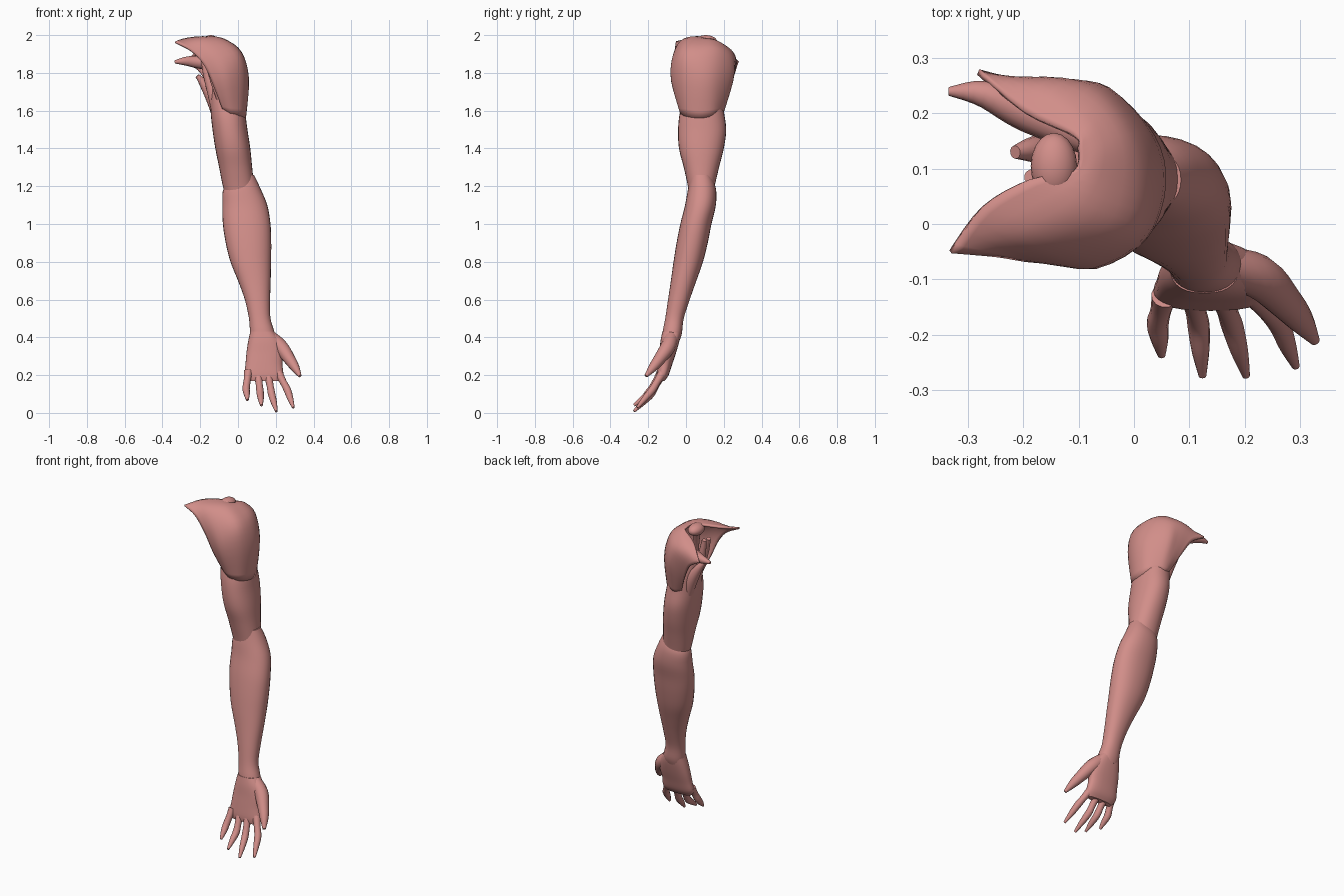
import bpy, bmesh, math
from mathutils import Vector

mat = bpy.data.materials.new("muscle")
mat.diffuse_color = (0.64, 0.27, 0.25, 1)


def finish(name, bm, angle=45):
    bmesh.ops.recalc_face_normals(bm, faces=bm.faces)
    me = bpy.data.meshes.new(name)
    bm.to_mesh(me)
    bm.free()
    ob = bpy.data.objects.new(name, me)
    bpy.context.collection.objects.link(ob)
    me.materials.append(mat)
    bpy.ops.object.select_all(action='DESELECT')
    ob.select_set(True)
    bpy.context.view_layer.objects.active = ob
    bpy.ops.object.shade_smooth_by_angle(angle=math.radians(angle))
    return ob


def smooth_rows(rows, n):
    """Catmull-Rom interpolation through a list of equal-length vectors."""
    out = []
    for i in range(len(rows) - 1):
        p0, p1 = rows[max(i - 1, 0)], rows[i]
        p2, p3 = rows[i + 1], rows[min(i + 2, len(rows) - 1)]
        for k in range(n):
            t = k / n
            out.append([0.5 * (2 * b + (c - a) * t + (2 * a - 5 * b + 4 * c - d) * t * t
                               + (3 * b - a - 3 * c + d) * t ** 3)
                        for a, b, c, d in zip(p0, p1, p2, p3)])
    out.append(list(rows[-1]))
    return out


def skin(name, rings, angle=45):
    """Closed loft through rings of points, capped at both ends."""
    bm = bmesh.new()
    vs = [[bm.verts.new(p) for p in r] for r in rings]
    m = len(vs[0])
    for a, b in zip(vs, vs[1:]):
        for j in range(m):
            bm.faces.new((a[j], a[(j + 1) % m], b[(j + 1) % m], b[j]))
    bm.faces.new(vs[0])
    bm.faces.new(vs[-1])
    return finish(name, bm, angle)


def limb(name, sections, seg=28, power=0.92):
    """Sections are z, x_min, x_max, y_min, y_max read off the silhouettes."""
    rings = []
    for z, x0, x1, y0, y1 in smooth_rows(sections, 4):
        ring = []
        for j in range(seg):
            a = math.tau * j / seg
            c, s = math.cos(a), math.sin(a)
            ring.append(((x0 + x1) / 2 + (x1 - x0) / 2 * math.copysign(abs(c) ** power, c),
                         (y0 + y1) / 2 + (y1 - y0) / 2 * math.copysign(abs(s) ** power, s), z))
        rings.append(ring)
    return skin(name, rings)


def strand(name, pts, seg=12):
    """Tapered round strand; points are x, y, z, radius."""
    rows = smooth_rows(pts, 4)
    rings = []
    for i, (x, y, z, r) in enumerate(rows):
        d = Vector(rows[min(i + 1, len(rows) - 1)][:3]) - Vector(rows[max(i - 1, 0)][:3])
        u = d.cross(Vector((0.2, 1, 0.1))).normalized()
        v = d.cross(u).normalized()
        rings.append([Vector((x, y, z)) + r * (u * math.cos(math.tau * j / seg)
                      + v * math.sin(math.tau * j / seg)) for j in range(seg)])
    return skin(name, rings)


# Upper arm
limb("upper_arm", [
    (1.80, -0.13, -0.05, 0.05, 0.15), (1.72, -0.145, 0.00, 0.01, 0.185),
    (1.60, -0.145, 0.035, -0.03, 0.20), (1.50, -0.135, 0.05, -0.042, 0.213),
    (1.40, -0.12, 0.065, -0.037, 0.20), (1.30, -0.10, 0.075, -0.012, 0.175),
    (1.20, -0.08, 0.085, 0.01, 0.152), (1.13, -0.06, 0.09, 0.02, 0.14)])

# Forearm
limb("forearm", [
    (1.26, -0.01, 0.085, 0.03, 0.13), (1.19, -0.075, 0.118, 0.012, 0.158),
    (1.10, -0.083, 0.155, -0.005, 0.158), (1.00, -0.08, 0.172, -0.03, 0.135),
    (0.90, -0.065, 0.176, -0.05, 0.115), (0.80, -0.04, 0.175, -0.066, 0.09),
    (0.70, 0.00, 0.173, -0.08, 0.055), (0.60, 0.036, 0.17, -0.095, 0.02),
    (0.50, 0.058, 0.172, -0.11, -0.012), (0.42, 0.064, 0.195, -0.125, -0.022),
    (0.38, 0.07, 0.19, -0.12, -0.035)])

# Palm
limb("palm", [
    (0.43, 0.065, 0.19, -0.125, -0.025), (0.38, 0.054, 0.225, -0.135, -0.035),
    (0.32, 0.045, 0.24, -0.142, -0.052), (0.26, 0.04, 0.235, -0.15, -0.072),
    (0.20, 0.036, 0.24, -0.157, -0.092), (0.168, 0.06, 0.225, -0.155, -0.115)], power=0.8)

# Fingers: base, knuckle and tip for each
fingers = {
    "little_finger": ((0.055, -0.13, 0.22), (0.043, -0.18, 0.13), (0.05, -0.238, 0.068)),
    "ring_finger": ((0.107, -0.13, 0.20), (0.117, -0.185, 0.11), (0.124, -0.275, 0.04)),
    "middle_finger": ((0.16, -0.13, 0.20), (0.178, -0.185, 0.10), (0.203, -0.275, 0.008)),
    "index_finger": ((0.215, -0.125, 0.21), (0.262, -0.18, 0.12), (0.293, -0.258, 0.028))}
for name, (a, b, c) in fingers.items():
    ab = [(p + q) / 2 for p, q in zip(a, b)]
    bc = [(p + q) / 2 for p, q in zip(b, c)]
    strand(name, [(*a, 0.024), (*ab, 0.019), (*b, 0.02), (*bc, 0.016), (*c, 0.007)])
strand("thumb", [(0.16, -0.075, 0.41, 0.035), (0.225, -0.095, 0.35, 0.04),
                 (0.272, -0.14, 0.285, 0.032), (0.302, -0.175, 0.24, 0.024),
                 (0.328, -0.212, 0.195, 0.009)])

# Deltoid shell, fanning from the front flap around to the back flap
stations = [
    (-.33, -.053, 1.968, -.25, -.06, 1.92, -.18, -.07, 1.84, -.13, -.06, 1.73, -.08, -.02, 1.60),
    (-.275, .03, 1.985, -.19, -.03, 1.97, -.10, -.072, 1.88, -.06, -.078, 1.76, -.035, -.03, 1.58),
    (-.19, .08, 1.994, -.10, .02, 1.985, -.005, -.02, 1.91, .025, -.025, 1.78, .02, .0, 1.57),
    (-.11, .095, 1.985, -.06, .09, 1.975, .02, .07, 1.91, .058, .07, 1.77, .042, .07, 1.56),
    (-.10, .14, 1.98, -.055, .15, 1.965, .0, .165, 1.91, .038, .16, 1.77, .03, .14, 1.57),
    (-.11, .162, 1.97, -.09, .20, 1.95, -.06, .24, 1.89, -.04, .243, 1.77, -.02, .185, 1.58),
    (-.20, .205, 1.93, -.17, .25, 1.91, -.13, .265, 1.86, -.10, .245, 1.74, -.06, .197, 1.58),
    (-.28, .28, 1.86, -.25, .272, 1.84, -.20, .26, 1.80, -.15, .23, 1.71, -.10, .185, 1.60)]
grid = []
for row in smooth_rows(stations, 4):
    grid.append(smooth_rows([row[k:k + 3] for k in range(0, 15, 3)], 4))
bm = bmesh.new()
vs = [[bm.verts.new(p) for p in row] for row in grid]
for a, b in zip(vs, vs[1:]):
    for j in range(len(a) - 1):
        bm.faces.new((a[j], a[j + 1], b[j + 1], b[j]))
deltoid = finish("deltoid", bm, 60)
# Make the normals face outwards so the thickness grows inwards
centre = Vector((-0.12, 0.1, 1.75))
poly = deltoid.data.polygons[len(deltoid.data.polygons) // 2]
if poly.normal.dot(poly.center - centre) < 0:
    deltoid.data.flip_normals()
solid = deltoid.modifiers.new("thickness", 'SOLIDIFY')
solid.thickness = 0.012
solid.offset = -1

# Head of the upper arm bone, showing in the notch
bm = bmesh.new()
bmesh.ops.create_uvsphere(bm, u_segments=20, v_segments=12, radius=1)
for v in bm.verts:
    v.co = Vector((-0.145 + v.co.x * 0.042, 0.105 + v.co.y * 0.06, 1.965 + v.co.z * 0.035))
finish("shoulder_knob", bm)

# Muscle strands and tendons inside the open armpit
strand("rear_muscle", [(-.335, .24, 1.858, .008), (-.27, .235, 1.862, .025),
                       (-.19, .20, 1.855, .035), (-.07, .15, 1.85, .03)])
strand("triceps_strand", [(-.215, .13, 1.785, .012), (-.18, .135, 1.74, .024),
                          (-.13, .135, 1.65, .035), (-.09, .13, 1.52, .03)])
strand("inner_arm_strand", [(-.185, .085, 1.90, .014), (-.165, .08, 1.80, .022),
                            (-.125, .07, 1.66, .03), (-.09, .06, 1.50, .03)])
strand("biceps_tendon", [(-.145, .10, 1.95, .022), (-.11, .06, 1.82, .018),
                         (-.09, .035, 1.68, .03), (-.06, .03, 1.5, .03)])
strand("chest_tendon", [(-.17, .02, 1.88, .012), (-.13, .0, 1.76, .018),
                        (-.08, .02, 1.62, .02)])
